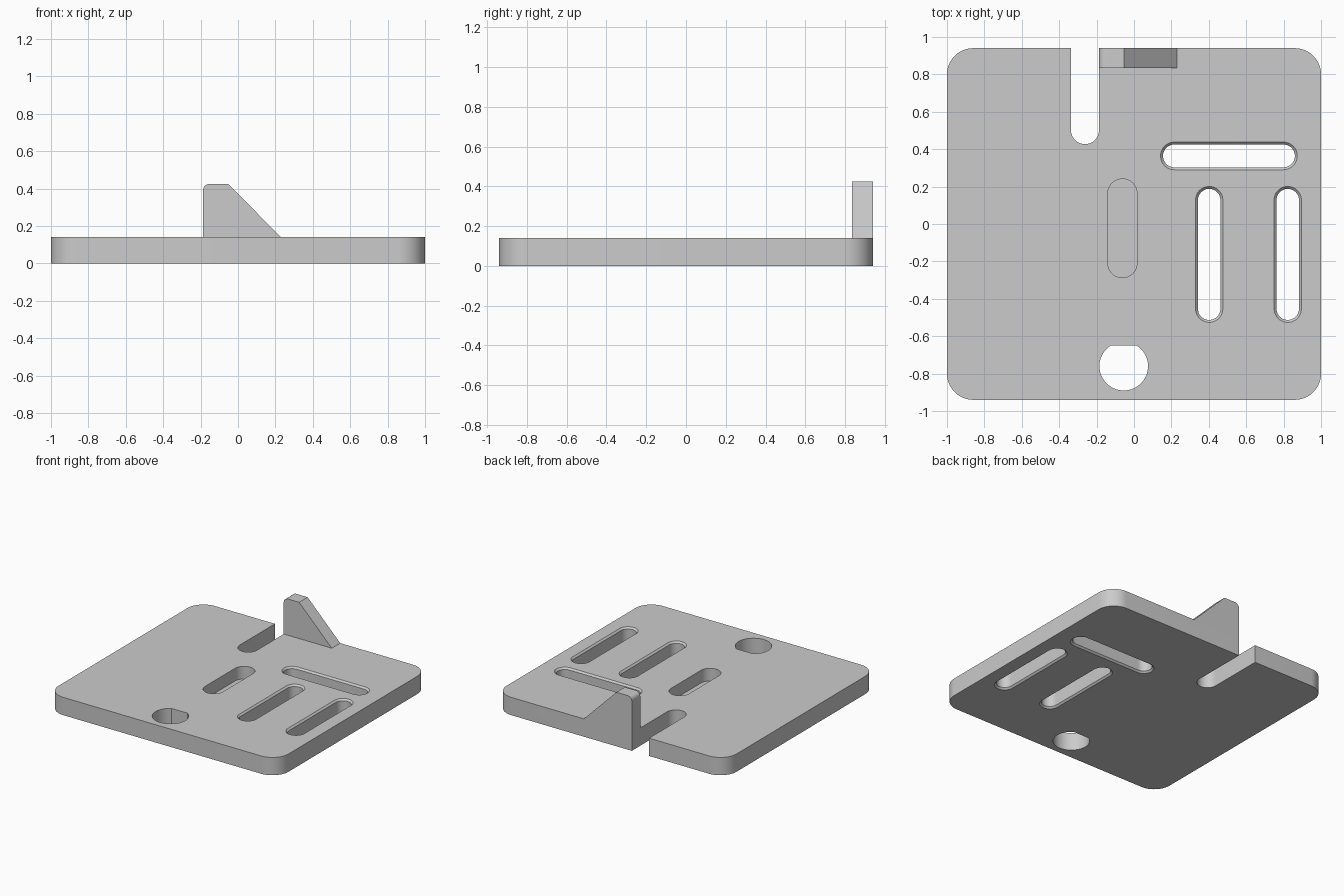
import bpy, bmesh, math

if "Cube" in bpy.data.objects:
    bpy.data.objects.remove(bpy.data.objects["Cube"])

T = 0.14      # plate thickness
CH = 0.013    # slot edge chamfer

grey = bpy.data.materials.new("light grey")
grey.diffuse_color = (0.6, 0.6, 0.6, 1)
grey.use_nodes = True
grey.node_tree.nodes["Principled BSDF"].inputs["Base Color"].default_value = grey.diffuse_color


def rounded(x0, x1, y0, y1, r, n=12):
    """Counter-clockwise rounded rectangle; a full radius gives a slot."""
    pts = []
    corners = [(x1 - r, y1 - r), (x0 + r, y1 - r), (x0 + r, y0 + r), (x1 - r, y0 + r)]
    for q, (cx, cy) in enumerate(corners):
        for i in range(n + 1):
            a = math.pi / 2 * (q + i / n)
            p = (cx + r * math.cos(a), cy + r * math.sin(a))
            if not pts or math.dist(p, pts[-1]) > 1e-5:
                pts.append(p)
    if math.dist(pts[0], pts[-1]) < 1e-5:
        pts.pop()
    return pts


def slot(x0, x1, y0, y1, grow=0.0):
    x0, x1, y0, y1 = x0 - grow, x1 + grow, y0 - grow, y1 + grow
    return rounded(x0, x1, y0, y1, min(x1 - x0, y1 - y0) / 2)


def loft(name, levels):
    """Closed solid through matching outlines; levels = [(points, z), ...]."""
    bm = bmesh.new()
    rings = [[bm.verts.new((x, y, z)) for x, y in pts] for pts, z in levels]
    for a, b in zip(rings, rings[1:]):
        for i in range(len(a)):
            j = (i + 1) % len(a)
            bm.faces.new((a[i], a[j], b[j], b[i]))
    bm.faces.new(rings[0][::-1])
    bm.faces.new(rings[-1])
    bmesh.ops.recalc_face_normals(bm, faces=bm.faces)
    me = bpy.data.meshes.new(name)
    bm.to_mesh(me)
    bm.free()
    me.materials.append(grey)
    ob = bpy.data.objects.new(name, me)
    bpy.context.collection.objects.link(ob)
    return ob


def combine(target, tool, operation):
    mod = target.modifiers.new(tool.name, 'BOOLEAN')
    mod.operation, mod.solver, mod.object = operation, 'EXACT', tool
    bpy.context.view_layer.objects.active = target
    bpy.ops.object.modifier_apply(modifier=mod.name)
    bpy.data.objects.remove(tool)


# Base plate with rounded corners
outline = rounded(-1, 1, -0.94, 0.94, 0.14)
plate = loft("base_plate", [(outline, 0), (outline, T)])

# Three through slots, chamfered at both faces
for k, box in enumerate([(0.155, 0.86, 0.303, 0.425),
                         (0.342, 0.462, -0.513, 0.188),
                         (0.762, 0.882, -0.513, 0.188)]):
    levels = [(slot(*box, grow=CH + 0.02), -0.02), (slot(*box), CH),
              (slot(*box), T - CH), (slot(*box, grow=CH + 0.02), T + 0.02)]
    combine(plate, loft(f"slot_cutter_{k}", levels), 'DIFFERENCE')

# Blind pocket
pocket = slot(-0.14, 0.016, -0.287, 0.241)
combine(plate, loft("pocket_cutter", [(pocket, 0.04), (pocket, T + 0.1)]), 'DIFFERENCE')

# Open notch in the back edge
notch = slot(-0.337, -0.187, 0.427, 1.3)
combine(plate, loft("notch_cutter", [(notch, -0.1), (notch, T + 0.1)]), 'DIFFERENCE')

# Round hole with one flat side
R, FLAT = 0.13, 0.11
start = math.asin(FLAT / R)
sweep = math.pi + 2 * start
hole = [(-0.055 + R * math.cos(start - sweep * i / 48),
         -0.76 + R * math.sin(start - sweep * i / 48)) for i in range(49)]
combine(plate, loft("hole_cutter", [(hole, -0.1), (hole, T + 0.1)]), 'DIFFERENCE')

# Upright fin: sloped on the right, rounded at the top left
r = 0.035
profile = [(-0.187, T), (0.23, T), (-0.053, 0.425)]
profile += [(-0.187 + r + r * math.cos(math.radians(a)),
             0.425 - r + r * math.sin(math.radians(a))) for a in range(90, 181, 10)]
fin = loft("fin", [(profile, -0.94), (profile, -0.835)])
for v in fin.data.vertices:          # stand the profile up, y = -depth
    x, y, z = v.co
    v.co = (x, -z, y)
combine(plate, fin, 'UNION')

# Smooth the curved walls, keep edges sharp
plate.select_set(True)
bpy.context.view_layer.objects.active = plate
bpy.ops.object.shade_smooth_by_angle(angle=math.radians(30))
